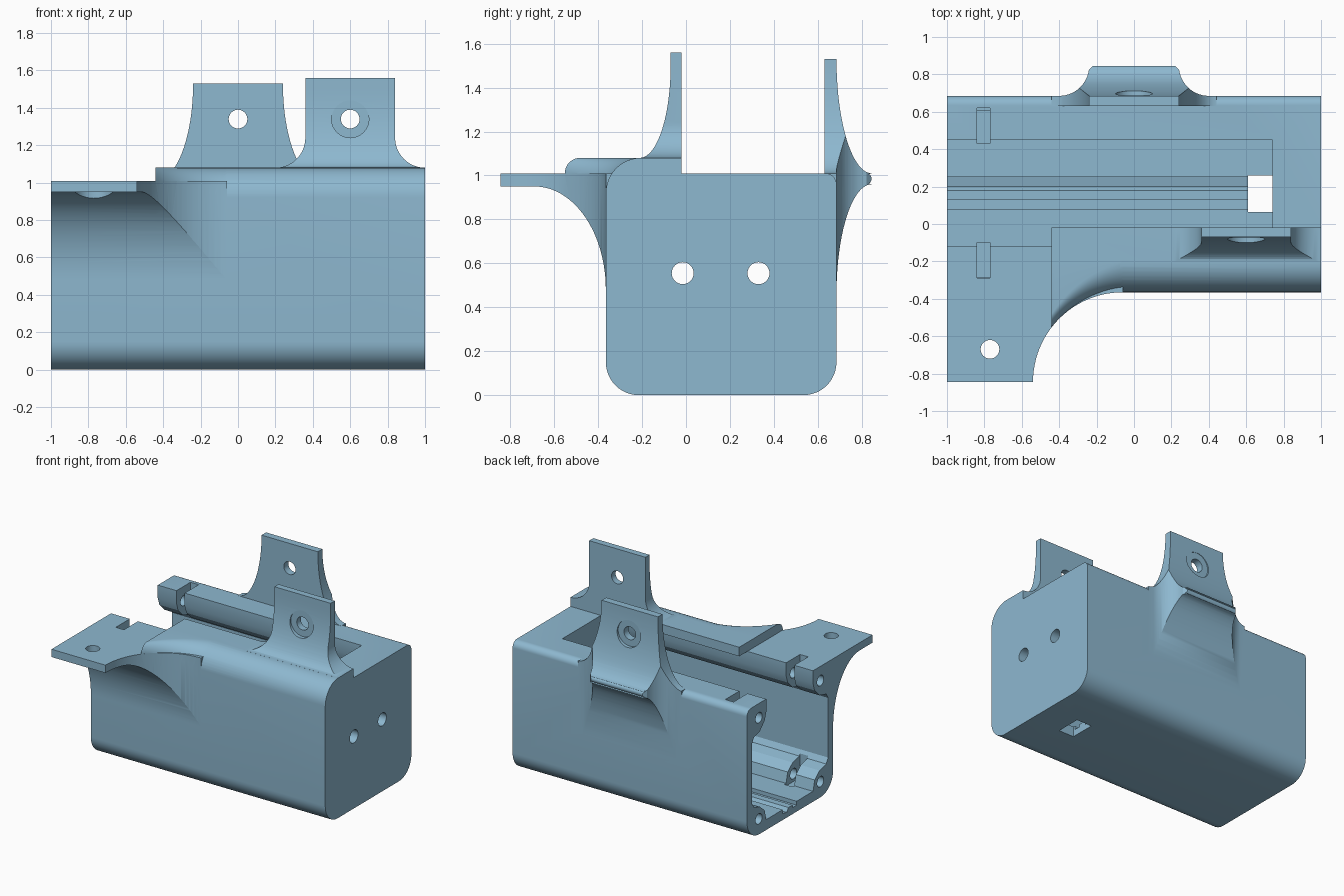
import bpy, bmesh, math

if "Cube" in bpy.data.objects:
    bpy.data.objects.remove(bpy.data.objects["Cube"])

mat = bpy.data.materials.new("steel blue")
mat.diffuse_color = (0.27, 0.48, 0.63, 1)
mat.use_nodes = True
mat.node_tree.nodes["Principled BSDF"].inputs["Base Color"].default_value = mat.diffuse_color


def arc(cx, cy, rx, ry, a0, a1, n=16):
    """Points on an ellipse between two angles in degrees."""
    out = []
    for i in range(n + 1):
        a = math.radians(a0 + (a1 - a0) * i / n)
        out.append((cx + rx * math.cos(a), cy + ry * math.sin(a)))
    return out


def loft(name, rings):
    """Closed solid through rings of equal point count."""
    bm = bmesh.new()
    vs = [[bm.verts.new(p) for p in r] for r in rings]
    n = len(vs[0])
    for a, b in zip(vs, vs[1:]):
        for i in range(n):
            j = (i + 1) % n
            bm.faces.new((a[i], a[j], b[j], b[i]))
    bm.faces.new(vs[0])
    bm.faces.new(vs[-1])
    bmesh.ops.recalc_face_normals(bm, faces=bm.faces)
    me = bpy.data.meshes.new(name)
    bm.to_mesh(me)
    bm.free()
    me.materials.append(mat)
    ob = bpy.data.objects.new(name, me)
    bpy.context.collection.objects.link(ob)
    return ob


def prism(name, axis, pts, a, b):
    put = {"x": lambda p, t: (t, p[0], p[1]),
           "y": lambda p, t: (p[0], t, p[1]),
           "z": lambda p, t: (p[0], p[1], t)}[axis]
    return loft(name, [[put(p, t) for p in pts] for t in (a, b)])


def box(x0, x1, y0, y1, z0, z1):
    return prism("box", "z", [(x0, y0), (x1, y0), (x1, y1), (x0, y1)], z0, z1)


def rod(axis, u, v, r, a, b):
    return prism("rod", axis, arc(u, v, r, r, 0, 348.75, 31), a, b)


def boolean(ob, other, op):
    m = ob.modifiers.new("cut", "BOOLEAN")
    m.object, m.operation, m.solver = other, op, "EXACT"
    bpy.context.view_layer.objects.active = ob
    bpy.ops.object.modifier_apply(modifier=m.name)
    bpy.data.objects.remove(other)
    return ob


# Body shell with raised front strip
outline = (arc(-0.215, 0.15, 0.15, 0.15, 180, 270, 12)
           + arc(0.535, 0.15, 0.15, 0.15, 270, 360, 12)
           + arc(0.635, 0.96, 0.05, 0.05, 0, 90, 8)
           + [(-0.02, 1.01), (-0.02, 1.08)]
           + arc(-0.205, 0.92, 0.16, 0.16, 90, 180, 12))
body = prism("battery_case", "x", outline, -1, 1)
boolean(body, box(-1.2, -0.44, -1, 0.2, 1.01, 1.3), "DIFFERENCE")

# Side flange with concave gusset
R = 0.48
plan = ([(-1, -0.19), (-1, -0.845)]
        + arc(-0.06, -0.845, R, R, 180, 90, 24) + [(-0.06, -0.19)])


def gusset(top):
    return ([(-0.19, top), (-0.845, top), (-0.845, 0.95)]
            + arc(-0.69, 0.48, 0.325, 0.47, 90, 0, 24) + [(-0.19, 0.48)])


flange = prism("flange", "z", plan, 0.3, 1.01)
boolean(flange, prism("gusset", "x", gusset(1.3), -1.2, 0.2), "INTERSECT")
boolean(body, flange, "UNION")

# Raised lip that sweeps out from the strip to the flange
rings = []
for i in range(25):
    x = -0.44 + 0.38 * i / 24
    y = -0.845 + math.sqrt(R * R - (x + 0.06) ** 2)
    r = 0.07 + 0.09 * i / 24
    sec = [(-0.19, 0.4), (y, 0.4)] + arc(y + r, 1.08 - r, r, r, 180, 90, 10) + [(-0.19, 1.08)]
    rings.append([(x, p[0], p[1]) for p in sec])
lip = loft("lip", rings)
boolean(lip, prism("gusset", "x", gusset(1.3), -1.2, 0.2), "INTERSECT")
boolean(body, lip, "UNION")

# Front mounting tab
tab = prism("front_tab", "y", [(0.36, 1.56)] + arc(0.2, 1.24, 0.16, 0.16, 0, -90)
            + [(0.2, 1.04), (1.0, 1.04)]
            + arc(1.0, 1.24, 0.16, 0.16, 270, 180) + [(0.84, 1.56)], -0.5, 0.3)
side = ([(-0.02, 1.6), (-0.07, 1.6)] + arc(-0.21, 1.5, 0.14, 0.42, 0, -90, 20)
        + [(-0.21, 1.03), (-0.02, 1.03)])
boolean(tab, prism("side", "x", side, 0, 1.2), "INTERSECT")
boolean(tab, rod("y", 0.6, 1.34, 0.1, -0.6, -0.07), "DIFFERENCE")
boolean(tab, rod("y", 0.6, 1.34, 0.05, -0.6, 0.2), "DIFFERENCE")
boolean(body, tab, "UNION")

# Back mounting tab with pointed bulge
front = (arc(-0.44, 1.53, 0.2, 0.52, 0, -90, 20) + [(-0.44, 0.4), (0.44, 0.4)]
         + arc(0.44, 1.53, 0.2, 0.52, 270, 180, 20))
back = prism("back_tab", "y", front, 0.5, 1)
side = ([(0.63, 1.6), (0.685, 1.6)] + arc(0.845, 1.53, 0.16, 0.52, 180, 270, 20)
        + arc(0.82, 0.985, 0.025, 0.025, 60, -60, 6)
        + arc(0.845, 0.46, 0.16, 0.5, 90, 180, 20) + [(0.63, 0.46)])
boolean(back, prism("side", "x", side, -0.6, 0.6), "INTERSECT")
plan = ([(-0.5, 0.5), (-0.5, 0.685)] + arc(-0.4, 0.845, 0.16, 0.16, 270, 352, 14)
        + [(-0.22, 0.845), (0.22, 0.845)]
        + arc(0.4, 0.845, 0.16, 0.16, 188, 270, 14) + [(0.5, 0.685), (0.5, 0.5)])
boolean(back, prism("plan", "z", plan, 0.3, 1.7), "INTERSECT")
boolean(back, rod("y", 0, 1.34, 0.1, 0.685, 1), "DIFFERENCE")
boolean(back, rod("y", 0, 1.34, 0.05, 0.5, 1), "DIFFERENCE")
boolean(body, back, "UNION")

# Cavity with four corner rails and a grooved floor
cavity = ([(-0.02, 1.3), (-0.02, 1.01), (-0.12, 1.01), (-0.12, 0.91)]
          + [(-0.14, 0.85), (-0.2, 0.79), (-0.28, 0.77), (-0.305, 0.73)]
          + [(-0.305, 0.27), (-0.28, 0.23), (-0.2, 0.21), (-0.14, 0.16), (-0.12, 0.08)]
          + [(0.08, 0.08), (0.08, 0.05), (0.13, 0.05), (0.13, 0.07), (0.18, 0.07)]
          + [(0.2, 0.04), (0.25, 0.05), (0.25, 0.08)]
          + [(0.45, 0.08), (0.47, 0.16), (0.53, 0.21), (0.6, 0.23), (0.625, 0.27)]
          + [(0.625, 0.73), (0.6, 0.77), (0.53, 0.79), (0.47, 0.85), (0.45, 0.91), (0.45, 1.3)])
boolean(body, prism("cavity", "x", cavity, -1.1, 0.74), "DIFFERENCE")

# Rail screw holes and nut slots
for y, y0, y1 in ((-0.21, -0.29, -0.1), (0.54, 0.43, 0.62)):
    for z, z0, z1 in ((0.12, 0.06, 0.3), (0.9, 0.76, 1.2)):
        boolean(body, rod("x", y, z, 0.04, -1.1, -0.7), "DIFFERENCE")
        boolean(body, box(-0.84, -0.77, y0, y1, z0, z1), "DIFFERENCE")

# Floor cable opening
boolean(body, box(0.61, 0.74, 0.065, 0.26, -0.1, 0.2), "DIFFERENCE")

# End wall holes and flange hole with recess
for y in (-0.015, 0.33):
    boolean(body, rod("x", y, 0.555, 0.05, 0.6, 1.2), "DIFFERENCE")
boolean(body, rod("z", -0.77, -0.67, 0.05, 0.5, 1.2), "DIFFERENCE")
boolean(body, rod("z", -0.77, -0.67, 0.1, 0.5, 0.95), "DIFFERENCE")

body.select_set(True)
bpy.context.view_layer.objects.active = body
bpy.ops.object.shade_smooth_by_angle(angle=math.radians(25))
